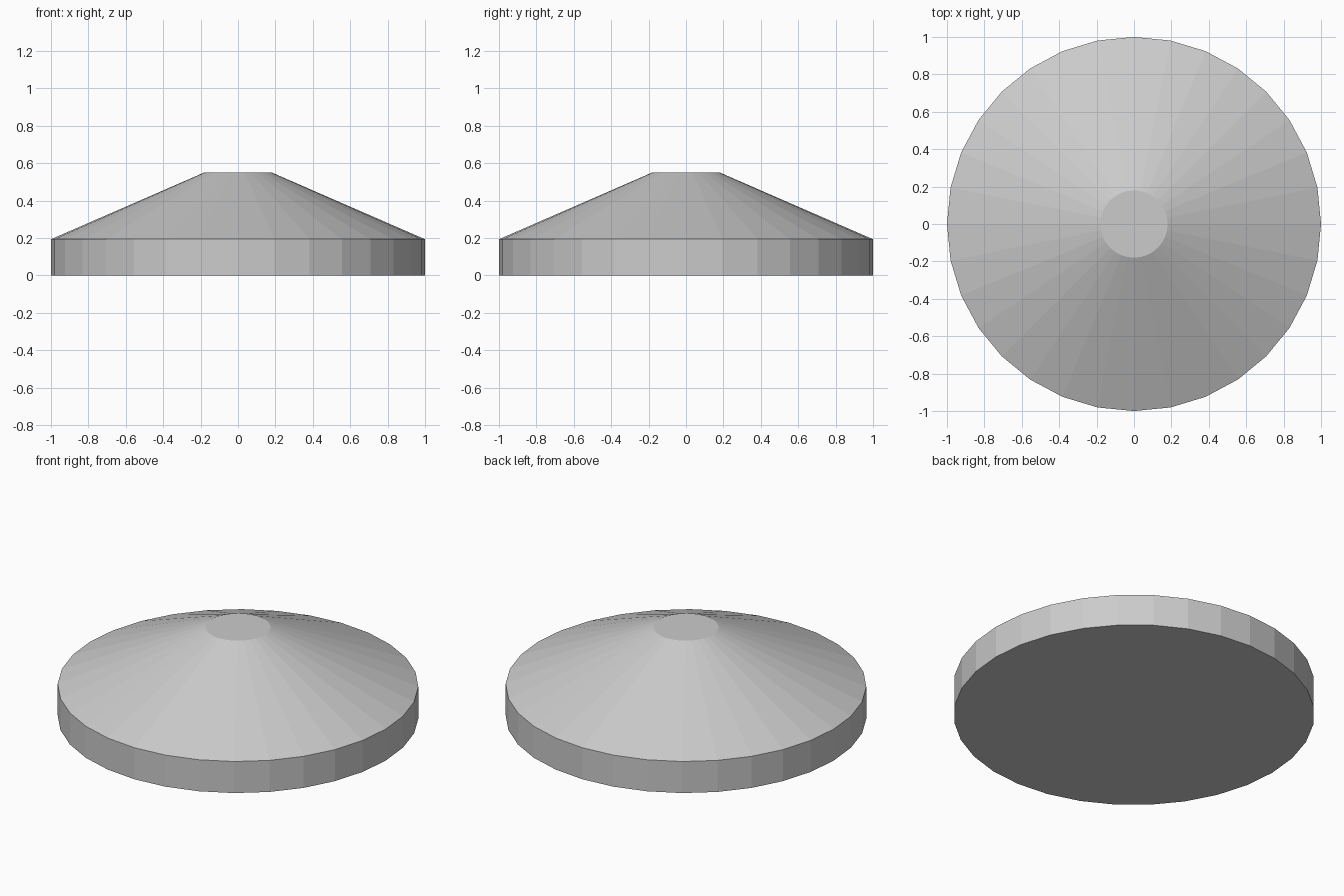
import bpy
import bmesh
from math import cos, sin, tau

if "Cube" in bpy.data.objects:
    bpy.data.objects.remove(bpy.data.objects["Cube"])

SIDES = 32
# (radius, height): base, top of rim, flat top
PROFILE = [(1.0, 0.0), (1.0, 0.193), (0.18, 0.55)]


def lathe(name, profile, sides):
    """Capped, flat-shaded solid of revolution about z."""
    bm = bmesh.new()
    rings = [[bm.verts.new((r * cos(tau * i / sides), r * sin(tau * i / sides), z))
              for i in range(sides)] for r, z in profile]
    for low, high in zip(rings, rings[1:]):
        for i in range(sides):
            j = (i + 1) % sides
            bm.faces.new((low[i], low[j], high[j], high[i]))
    bm.faces.new(rings[0][::-1])
    bm.faces.new(rings[-1])
    mesh = bpy.data.meshes.new(name)
    bm.to_mesh(mesh)
    bm.free()
    obj = bpy.data.objects.new(name, mesh)
    bpy.context.collection.objects.link(obj)
    return obj


# Round rim with a truncated cone on top
lathe("conical_cap", PROFILE, SIDES)
